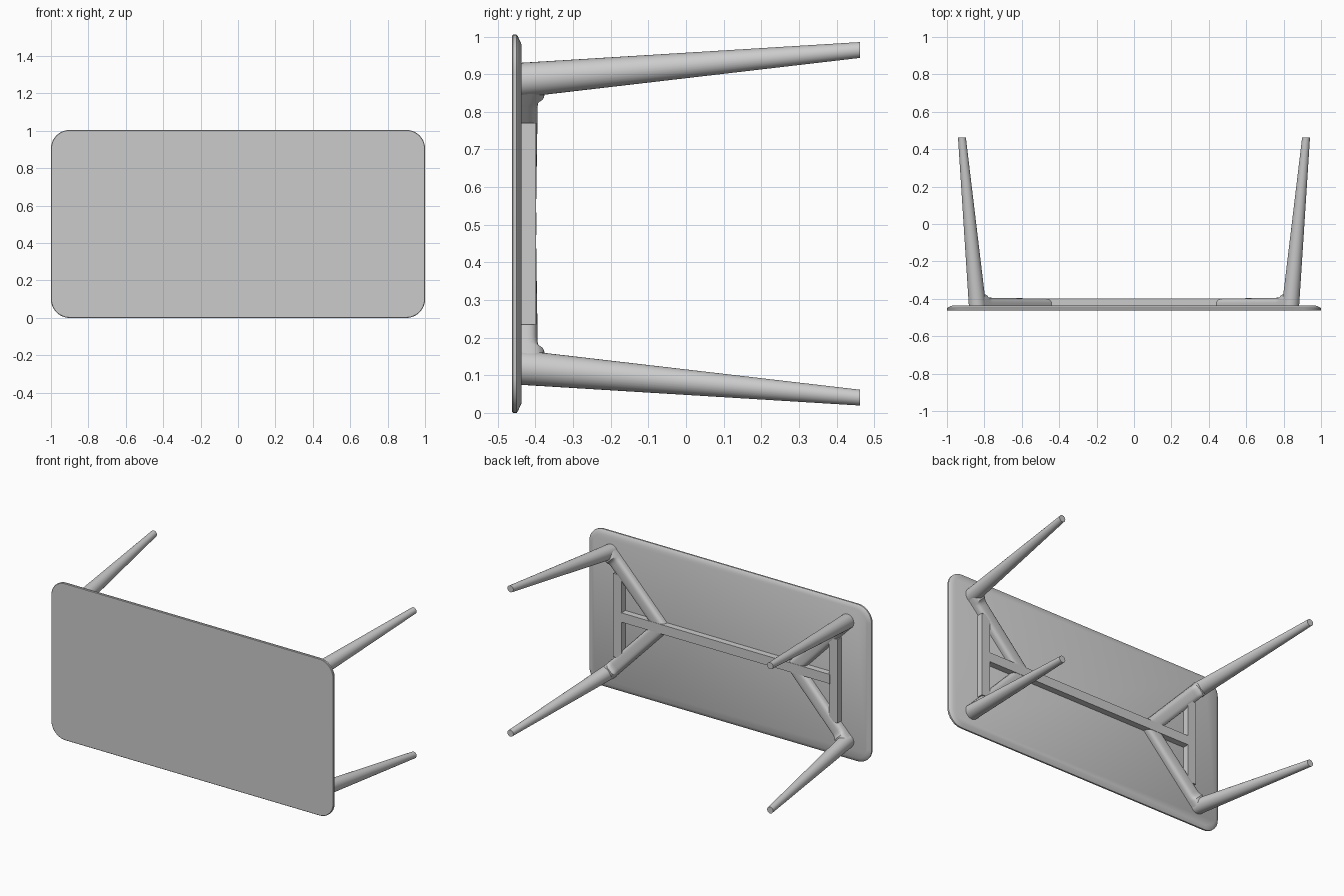
import bpy, bmesh, math
from mathutils import Vector

if "Cube" in bpy.data.objects:
    bpy.data.objects.remove(bpy.data.objects["Cube"])

MID = 0.5025      # height of the mirror plane; parts are modelled around it
BACK = -0.437     # rear plane of the table top


def finish(name, bm, mirror=(False, False, False)):
    bmesh.ops.recalc_face_normals(bm, faces=bm.faces)
    me = bpy.data.meshes.new(name)
    bm.to_mesh(me)
    bm.free()
    ob = bpy.data.objects.new(name, me)
    bpy.context.collection.objects.link(ob)
    ob.location.z = MID
    if any(mirror):
        mod = ob.modifiers.new("mirror", 'MIRROR')
        mod.use_axis = mirror
        mod.use_mirror_merge = False
    bpy.ops.object.select_all(action='DESELECT')
    ob.select_set(True)
    bpy.context.view_layer.objects.active = ob
    bpy.ops.object.shade_smooth_by_angle(angle=math.radians(32))
    return ob


def loft(name, rings, mirror=(False, False, False)):
    bm = bmesh.new()
    loops = [[bm.verts.new(p) for p in r] for r in rings]
    n = len(loops[0])
    for a, b in zip(loops, loops[1:]):
        for i in range(n):
            j = (i + 1) % n
            bm.faces.new((a[i], a[j], b[j], b[i]))
    bm.faces.new(loops[0])
    bm.faces.new(loops[-1])
    return finish(name, bm, mirror)


def box(name, lo, hi, mirror=(False, False, False)):
    (x0, y0, z0), (x1, y1, z1) = lo, hi
    rings = [[(x0, y, z0), (x1, y, z0), (x1, y, z1), (x0, y, z1)] for y in (y0, y1)]
    return loft(name, rings, mirror)


def rounded_rect(inset, y, radius=0.1, steps=12):
    pts = []
    cx, cz = 1 - radius, MID - radius
    for k, (sx, sz) in enumerate(((1, 1), (-1, 1), (-1, -1), (1, -1))):
        for i in range(steps + 1):
            a = math.pi / 2 * (k + i / steps)
            pts.append((sx * cx + (radius - inset) * math.cos(a), y,
                        sz * cz + (radius - inset) * math.sin(a)))
    return pts


# Table top: rounded rectangle with an underside chamfer
loft("table_top", [rounded_rect(i, y) for i, y in
                   ((0.003, -0.463), (0, -0.460), (0, -0.450), (0.004, -0.447), (0.026, BACK))])

# Four splayed, tapered legs
base, tip = Vector((0.837, BACK, 0.382)), Vector((0.92, 0.463, 0.462))


def circle(c, r, n=32):
    return [c + Vector((r * math.cos(t), 0, r * math.sin(t)))
            for t in (2 * math.pi * i / n for i in range(n))]


loft("leg", [circle(base, 0.046), circle(tip, 0.021)], (True, False, True))

# Diagonal braces: rounded bars from each leg to the centre rail, flared at the leg
end = Vector((0.472, BACK, 0))
run = (end - base).normalized()
side = Vector((run.z, 0, -run.x))


def brace_ring(centre, top, across, w=0.044, n=20):
    pts = []
    for i in range(n + 1):
        a = math.pi * i / n
        c, s = math.cos(a), max(0.0, math.sin(a))
        o = math.copysign(abs(c) ** 0.6, c) * w
        pts.append(centre + across * o + Vector((0, (top - BACK) * s ** 0.6, 0)))
    return pts


rings = [brace_ring(base + run * s, top, side) for s, top in
         ((0, -0.374), (0.044, -0.376), (0.052, -0.386), (0.062, -0.391), (0.08, -0.394))]
rings.append(brace_ring(end, -0.399, Vector((1 / side.x, 0, 0))))
loft("diagonal_brace", rings, (True, False, True))

# Cross bars at each end and the long centre rail
box("cross_bar", (0.735, BACK, 0.235 - MID), (0.795, -0.398, 0.77 - MID), (True, False, False))
box("centre_rail", (-0.74, BACK, -0.03), (0.74, -0.397, 0.03))
